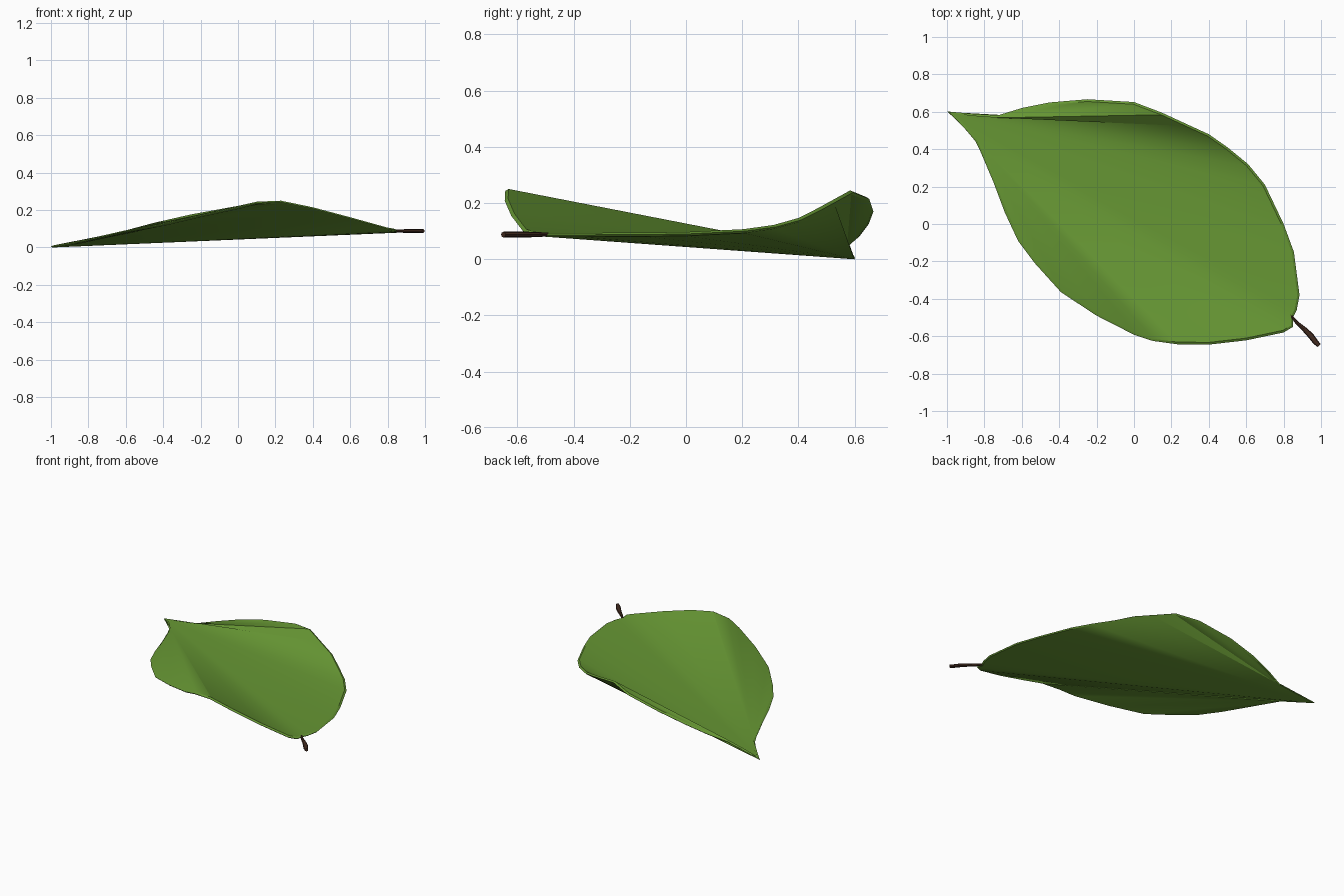
import bpy, bmesh, math
from mathutils import Vector

if "Cube" in bpy.data.objects:
    bpy.data.objects.remove(bpy.data.objects["Cube"])


def material(name, rgb):
    m = bpy.data.materials.new(name)
    m.diffuse_color = (*rgb, 1)
    m.use_nodes = True
    m.node_tree.nodes["Principled BSDF"].inputs["Base Color"].default_value = m.diffuse_color
    return m


def finish(bm, name, mat):
    bmesh.ops.recalc_face_normals(bm, faces=bm.faces[:])
    me = bpy.data.meshes.new(name)
    bm.to_mesh(me)
    bm.free()
    me.materials.append(mat)
    ob = bpy.data.objects.new(name, me)
    bpy.context.collection.objects.link(ob)
    bpy.ops.object.select_all(action='DESELECT')
    ob.select_set(True)
    bpy.context.view_layer.objects.active = ob
    bpy.ops.object.shade_smooth_by_angle(angle=math.radians(30))
    return ob


green = material("leaf green", (0.135, 0.31, 0.034))
brown = material("stem brown", (0.055, 0.024, 0.014))

# Leaf margin, clockwise from the tip: both long edges curl upward
OUTLINE = [
    (-1, .602, .004), (-.87, .59, .025), (-.73, .58, .05), (-.6, .62, .085),
    (-.45, .65, .125), (-.25, .667, .17), (0, .652, .215), (.15, .595, .238),
    (.28, .535, .205), (.4, .48, .175), (.5, .41, .14), (.61, .32, .115),
    (.7, .21, .1), (.8, 0, .09), (.855, -.15, .088), (.885, -.38, .087),
    (.87, -.46, .087), (.85, -.5, .087), (.85, -.55, .092), (.8, -.58, .1),
    (.6, -.622, .155), (.4, -.645, .208), (.23, -.643, .243), (.1, -.625, .238),
    (0, -.592, .213), (-.2, -.49, .17), (-.39, -.365, .125), (-.53, -.21, .1),
    (-.62, -.09, .083), (-.69, .06, .065), (-.75, .22, .05), (-.82, .385, .035),
    (-.85, .445, .03), (-.93, .54, .015)]
N = len(OUTLINE)
HALF = 0.007
INSET = 0.012

bm = bmesh.new()
pts = [Vector(p) for p in OUTLINE]
rings = [[], [], []]
for i, p in enumerate(pts):
    d = pts[(i + 1) % N] - pts[i - 1]
    inward = Vector((d.y, -d.x, 0)).normalized()
    if i == 0:
        inward = Vector((1, -.5, 0)).normalized()
    rings[0].append(bm.verts.new(p + inward * INSET + Vector((0, 0, HALF))))
    rings[1].append(bm.verts.new(p))
    low = max(p.z - HALF, 0)
    rings[2].append(bm.verts.new(Vector((p.x, p.y, low)) + inward * INSET * .6))

# Rounded rim
for a, b in ((0, 1), (1, 2)):
    for i in range(N):
        j = (i + 1) % N
        bm.faces.new((rings[a][i], rings[a][j], rings[b][j], rings[b][i]))

# Blade skins: straight fans from the tip and from the notches beside it
PEAK_BACK, PEAK_FRONT, NOTCH_BACK, NOTCH_FRONT = 8, 22, 2, 32
for ring in (rings[0], rings[2]):
    def fan(hub, first, last):
        for k in range(first, last):
            bm.faces.new((ring[hub], ring[k], ring[k + 1]))
    fan(NOTCH_BACK, NOTCH_BACK + 1, PEAK_BACK)
    fan(0, PEAK_BACK, PEAK_FRONT)
    fan(NOTCH_FRONT, PEAK_FRONT, NOTCH_FRONT - 1)
    fan(0, 1, 2)
    fan(0, NOTCH_FRONT, NOTCH_FRONT + 1)
    bm.faces.new((ring[0], ring[NOTCH_BACK], ring[PEAK_BACK]))
    bm.faces.new((ring[0], ring[PEAK_FRONT], ring[NOTCH_FRONT]))
finish(bm, "leaf_blade", green)

# Stem: slightly bent tube that thickens toward its cut end
STEM = [(.835, -.485, .006), (.87, -.527, .009), (.91, -.562, .013),
        (.945, -.597, .016), (.97, -.63, .015), (.99, -.65, .011)]
SIDES = 8
bm = bmesh.new()
prev = None
for k, (x, y, r) in enumerate(STEM):
    a, b = STEM[max(k - 1, 0)], STEM[min(k + 1, len(STEM) - 1)]
    d = Vector((b[0] - a[0], b[1] - a[1], 0)).normalized()
    side = Vector((-d.y, d.x, 0))
    ring = []
    for s in range(SIDES):
        t = 2 * math.pi * s / SIDES
        ring.append(bm.verts.new(Vector((x, y, .088)) + side * r * math.cos(t)
                                 + Vector((0, 0, min(r, .01) * math.sin(t)))))
    if prev:
        for s in range(SIDES):
            j = (s + 1) % SIDES
            bm.faces.new((prev[s], prev[j], ring[j], ring[s]))
    else:
        bm.faces.new(ring)
    prev = ring
bm.faces.new(prev)
finish(bm, "stem", brown)
